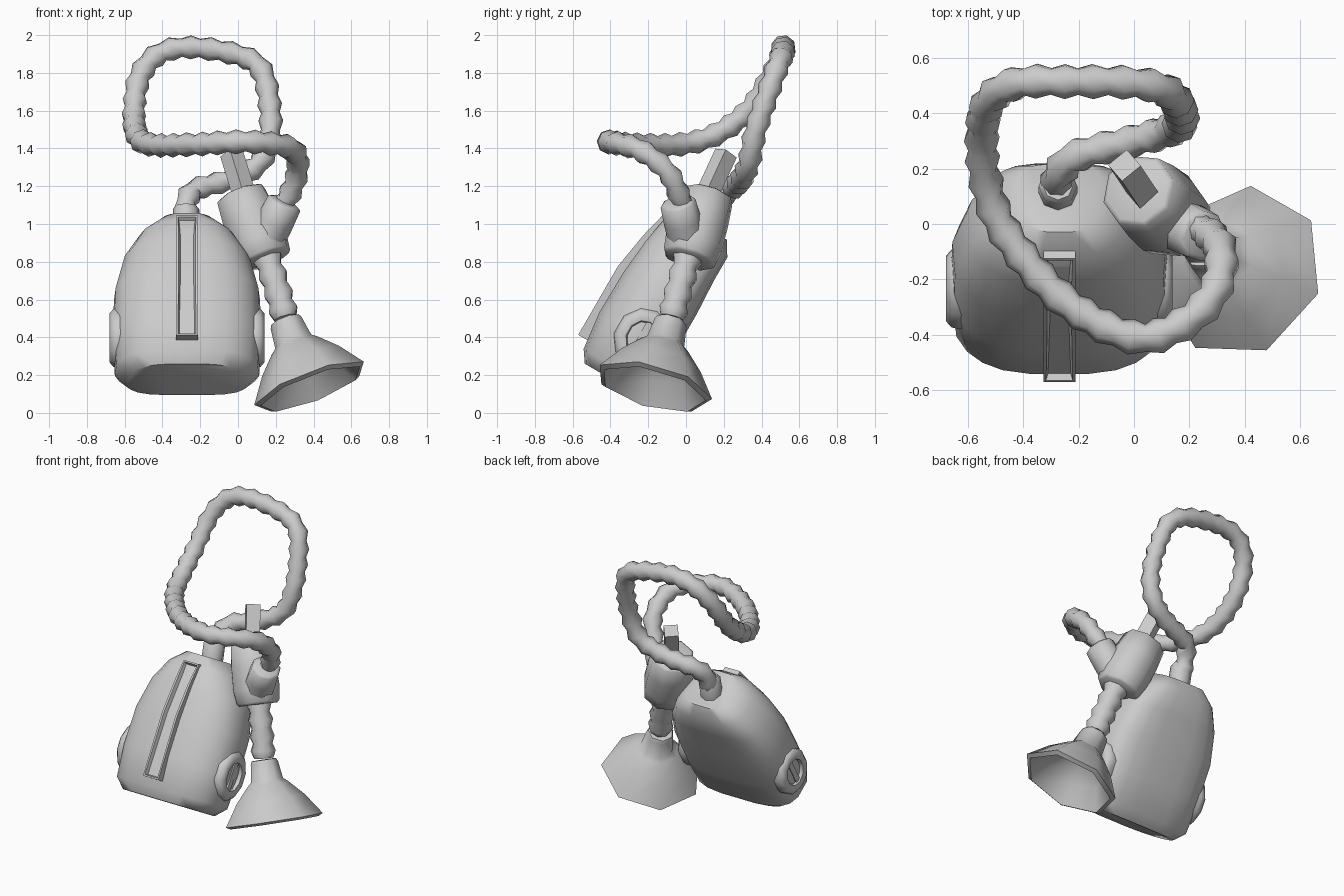
import bpy, bmesh, math
from mathutils import Vector

cube = bpy.data.objects.get("Cube")
if cube:
    bpy.data.objects.remove(cube, do_unlink=True)

GREY = (0.6, 0.6, 0.6, 1)
grey = bpy.data.materials.new("light_grey")
grey.use_nodes = True
grey.diffuse_color = GREY
shader = next(n for n in grey.node_tree.nodes if n.type == 'BSDF_PRINCIPLED')
shader.inputs["Base Color"].default_value = GREY
shader.inputs["Roughness"].default_value = 0.8

CX = -0.27                       # middle of the leaning body
UP = Vector((0, 0.5, 0.866))     # along the body
OUT = Vector((0, -0.866, 0.5))   # out of the body's front
BASE = Vector((CX, -0.2, 0.095))


def on_body(x, u, n):
    return BASE + Vector((x, 0, 0)) + UP * u + OUT * n


def finish(name, bm, angle):
    bmesh.ops.recalc_face_normals(bm, faces=bm.faces)
    mesh = bpy.data.meshes.new(name)
    bm.to_mesh(mesh)
    bm.free()
    mesh.materials.append(grey)
    obj = bpy.data.objects.new(name, mesh)
    bpy.context.collection.objects.link(obj)
    bpy.ops.object.select_all(action='DESELECT')
    obj.select_set(True)
    bpy.context.view_layer.objects.active = obj
    bpy.ops.object.shade_smooth_by_angle(angle=math.radians(angle))


def skin(rings):
    """Join rings of points into a capped skin."""
    bm = bmesh.new()
    loops = [[bm.verts.new(p) for p in ring] for ring in rings]
    count = len(loops[0])
    for a, b in zip(loops, loops[1:]):
        for i in range(count):
            j = (i + 1) % count
            bm.faces.new((a[i], a[j], b[j], b[i]))
    bm.faces.new(loops[0][::-1])
    bm.faces.new(loops[-1])
    return bm


def ring_at(centre, axis, ref, radius, sides, phase=0, squash=1):
    x = (ref - axis * ref.dot(axis)).normalized()
    y = axis.cross(x)
    turns = [phase + math.tau * i / sides for i in range(sides)]
    return [centre + (x * math.cos(t) + y * math.sin(t) * squash) * radius for t in turns]


def turned(name, start, axis, profile, sides, phase=0, squash=1, ref=(1, 0, 0), angle=55):
    """Profile of (distance, radius) turned about an axis."""
    start, axis = Vector(start), Vector(axis).normalized()
    rings = [ring_at(start + axis * d, axis, Vector(ref), r, sides, phase, squash)
             for d, r in profile]
    finish(name, skin(rings), angle)


def ribbed_hose(name, path, thin, thick, step):
    pts = [Vector(p) for p in path]
    pts = [2 * pts[0] - pts[1]] + pts + [2 * pts[-1] - pts[-2]]
    fine = []
    for a, b, c, d in zip(pts, pts[1:], pts[2:], pts[3:]):
        for k in range(20):
            t = k / 20
            fine.append(0.5 * (2 * b + (c - a) * t + (2 * a - 5 * b + 4 * c - d) * t * t
                               + (3 * b - a - 3 * c + d) * t ** 3))
    fine.append(pts[-2])
    # even spacing along the curve
    stops, run = [fine[0]], 0
    for p, q in zip(fine, fine[1:]):
        run += (q - p).length
        if run >= step:
            stops.append(q)
            run = 0
    ref, rings = Vector((0.3, 0.9, 0.2)), []
    for i, p in enumerate(stops):
        axis = (stops[min(i + 1, len(stops) - 1)] - stops[max(i - 1, 0)]).normalized()
        ref = (ref - axis * ref.dot(axis)).normalized()
        rings.append(ring_at(p, axis, ref, thick if i % 2 else thin, 8))
    finish(name, skin(rings), 60)


# Body: rounded sections, narrower at the front (height, half width, back, front)
def section(u, w, back, front, sides=20):
    pts = []
    for i in range(sides):
        t = math.tau * (i + 0.5) / sides
        c, s = math.cos(t), math.sin(t)
        x = math.copysign(abs(c) ** 0.6, c) * w * (1 - 0.16 * max(s, 0))
        n = math.copysign(abs(s) ** (0.75 if s > 0 else 0.55), s)
        pts.append(on_body(x, u, (front + back) / 2 + n * (front - back) / 2))
    return pts


finish("body", skin([section(*s) for s in (
    (-0.025, 0.32, 0.04, 0.375), (0.04, 0.385, 0, 0.42), (0.25, 0.395, -0.01, 0.445),
    (0.5, 0.39, -0.01, 0.44), (0.7, 0.34, 0, 0.42), (0.84, 0.255, 0, 0.395),
    (0.92, 0.16, 0.05, 0.335))]), 50)

# Raised front channel with a sunken middle
bm = bmesh.new()
rows = []
for u, n in ((0.09, 0.48), (0.51, 0.48), (0.72, 0.445), (0.86, 0.41)):
    rows.append([bm.verts.new(on_body(x, u, m)) for x, m in
                 ((-0.058, n - 0.1), (-0.058, n), (0.058, n), (0.058, n - 0.1))])
fronts = []
for a, b in zip(rows, rows[1:]):
    for i in range(4):
        j = (i + 1) % 4
        face = bm.faces.new((a[i], a[j], b[j], b[i]))
        if i == 1:
            fronts.append(face)
bm.faces.new(rows[0][::-1])
bm.faces.new(rows[-1])
bmesh.ops.recalc_face_normals(bm, faces=bm.faces)
bmesh.ops.inset_region(bm, faces=fronts, thickness=0.014)
bmesh.ops.inset_region(bm, faces=fronts, thickness=0.01, depth=-0.025)
finish("front_channel", bm, 30)

# Side wheels: oval rims with a grip bar
for side, word in ((1, "left"), (-1, "right")):
    turned(word + "_wheel", on_body(0, 0.245, 0.18), (side, 0, 0),
           [(0.3, 0.15), (0.36, 0.168), (0.39, 0.16), (0.41, 0.135), (0.405, 0.095), (0.36, 0.08)],
           10, squash=0.88, ref=UP)
    turned(word + "_wheel_bar", on_body(side * 0.375, 0.15, 0.18), UP,
           [(0, 0.028), (0.2, 0.028)], 4, phase=math.pi / 4, angle=30)

# Hose collar on top of the body
turned("hose_collar", (-0.275, 0.11, 0.96), (0, 0.2, 0.9),
       [(0, 0.07), (0.12, 0.07), (0.14, 0.055)], 8)

# Long looping hose
ribbed_hose("hose", [
    (0.2, 0, 1.06), (0.27, -0.035, 1.15), (0.315, -0.1, 1.28), (0.295, -0.24, 1.39),
    (0.18, -0.36, 1.425), (0, -0.41, 1.435), (-0.25, -0.28, 1.42), (-0.46, -0.04, 1.42),
    (-0.535, 0.15, 1.47), (-0.55, 0.33, 1.6), (-0.52, 0.45, 1.78), (-0.42, 0.51, 1.9),
    (-0.25, 0.515, 1.935), (0, 0.51, 1.895), (0.12, 0.48, 1.82), (0.165, 0.42, 1.65),
    (0.17, 0.365, 1.48), (0.12, 0.335, 1.33), (0, 0.3, 1.25), (-0.13, 0.27, 1.21),
    (-0.23, 0.235, 1.18), (-0.275, 0.17, 1.11), (-0.275, 0.13, 1.0)], 0.05, 0.066, 0.045)

# Hand piece: trunk, branch for the hose, square handle
turned("hand_piece", (0.148, 0.012, 0.81), (-0.135, 0.11, 0.35),
       [(0, 0.13), (0.015, 0.145), (0.1, 0.158), (0.25, 0.152), (0.38, 0.138), (0.39, 0.12)],
       8, phase=0.2, angle=60)
turned("hose_branch", (0.14, 0.01, 0.9), (0.11, -0.055, 0.22),
       [(0, 0.1), (0.13, 0.1), (0.24, 0.095), (0.25, 0.075)], 8, angle=60)
turned("handle", (0.05, 0.085, 1.1), (-0.08, 0.12, 0.26),
       [(0, 0.062), (0.315, 0.062)], 4, phase=-0.15, angle=30)

# Ribbed wand and flared nozzle, hollow at the mouth
ribbed_hose("wand", [(0.14, 0.02, 0.86), (0.2, -0.03, 0.68), (0.26, -0.085, 0.47)],
            0.064, 0.082, 0.045)
turned("nozzle", (0.25, -0.08, 0.49), (0.135, -0.093, -0.35),
       [(0, 0.08), (0.02, 0.09), (0.13, 0.105), (0.155, 0.135), (0.25, 0.225), (0.385, 0.32),
        (0.4, 0.29), (0.28, 0.205), (0.17, 0.09)], 7, phase=0.35)
